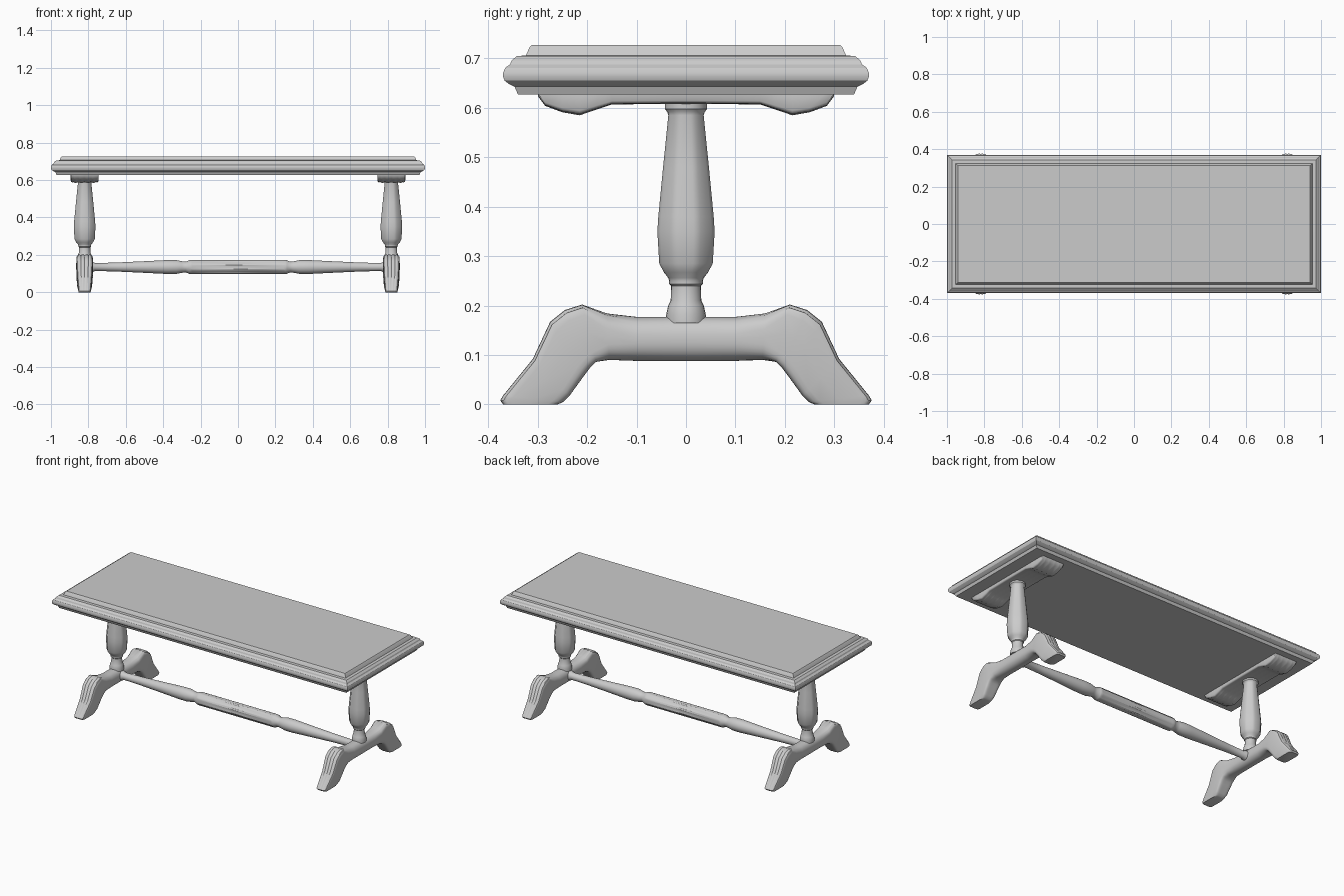
import bpy, bmesh, math

cube = bpy.data.objects.get("Cube")
if cube:
    bpy.data.objects.remove(cube)

grey = bpy.data.materials.new("plain grey")
grey.use_nodes = True
colour = (0.6, 0.6, 0.6, 1)
grey.diffuse_color = colour
grey.node_tree.nodes["Principled BSDF"].inputs["Base Color"].default_value = colour


def loft(name, rings, angle=35):
    """Skin a list of equal closed rings and cap both ends."""
    bm = bmesh.new()
    loops = [[bm.verts.new(p) for p in ring] for ring in rings]
    for a, b in zip(loops, loops[1:]):
        for i in range(len(a)):
            j = (i + 1) % len(a)
            bm.faces.new((a[i], a[j], b[j], b[i]))
    bm.faces.new(loops[0])
    bm.faces.new(loops[-1])
    bmesh.ops.recalc_face_normals(bm, faces=bm.faces)
    mesh = bpy.data.meshes.new(name)
    bm.to_mesh(mesh)
    bm.free()
    mesh.materials.append(grey)
    obj = bpy.data.objects.new(name, mesh)
    bpy.context.collection.objects.link(obj)
    bpy.ops.object.select_all(action="DESELECT")
    obj.select_set(True)
    bpy.context.view_layer.objects.active = obj
    bpy.ops.object.shade_smooth_by_angle(angle=math.radians(angle))
    return obj


def turned(name, profile, sides=24):
    """Turned part along z; profile holds height, radius and flute depth."""
    rings = []
    for h, r, flute in profile:
        ring = []
        for k in range(sides):
            a = math.tau * k / sides
            rr = r * (1 - flute) if k % 3 == 0 else r
            ring.append((rr * math.cos(a), rr * math.sin(a), h))
        rings.append(ring)
    return loft(name, rings)


def carved(name, half, x0):
    """Reeded bar running along y, mirrored about y = 0.
    Each station: outer y, outer z, inner y, inner z, half width, squareness, reed depth."""
    steps = 20
    stations = [(-s[0], s[1], -s[2], *s[3:]) for s in reversed(half)] + half
    rings = []
    for ty, tz, by, bz, w, n, reed in stations:
        ring = []
        for side in (1, -1):
            for i in range(steps):
                u = math.sin(math.pi * (i / steps - 0.5)) * side
                v = max(0, 1 - abs(u) ** n) ** (1 / n) * side
                if side > 0 and i in (4, 7, 10, 13, 16):
                    v -= reed
                t = (1 + v) / 2
                ring.append((x0 + w * u, by + (ty - by) * t, bz + (tz - bz) * t))
        rings.append(ring)
    return loft(name, rings, 40)


# Moulded table top with raised panel: inset and height of each edge line
edge = [(.03, .627), (.023, .643), (.012, .648), (.003, .655), (0, .663),
        (0, .671), (.004, .681), (.014, .688), (.017, .696), (.028, .705),
        (.046, .706), (.053, .722), (.058, .727)]
loft("table_top", [[(sx * (1 - d), sy * (.37 - d), z)
                    for sx, sy in ((-1, -1), (1, -1), (1, 1), (-1, 1))]
                   for d, z in edge], 25)

foot = [(.02, .177, .02, .088, .041, 2.3, 0), (.1, .177, .1, .088, .041, 2.3, 0),
        (.16, .184, .155, .09, .043, 3, .02), (.21, .202, .182, .086, .045, 6, .05),
        (.245, .191, .195, .073, .045, 6, .05), (.275, .167, .207, .057, .044, 6, .05),
        (.31, .092, .236, .017, .04, 6, .05), (.37, .018, .248, .005, .034, 6, .04),
        (.376, .008, .255, .002, .033, 6, .02), (.37, 0, .26, 0, .032, 6, 0)]
bracket = [(.02, .608, .02, .66, .075, 8, .03), (.15, .607, .15, .66, .075, 8, .05),
           (.18, .597, .18, .66, .075, 8, .08), (.215, .585, .215, .66, .075, 8, .08),
           (.25, .591, .25, .66, .075, 8, .08), (.285, .604, .285, .66, .075, 8, .08),
           (.3, .624, .3, .66, .075, 8, .05)]
post = [(.165, .04, 0), (.182, .04, 0), (.2, .036, 0), (.21, .031, 0), (.24, .03, 0),
        (.244, .034, 0), (.25, .034, 0), (.256, .036, 0), (.267, .046, .03),
        (.285, .056, .06), (.35, .06, .06), (.38, .058, .06), (.48, .048, .06),
        (.585, .037, .04), (.592, .038, 0), (.598, .043, 0), (.615, .043, 0)]

# The two end supports
for side, x in (("left", .82), ("right", -.82)):
    carved(side + "_foot", foot, x)
    carved(side + "_bracket", bracket, x)
    turned(side + "_post", post).location.x = x

# Turned stretcher with a fluted middle
half = [(.01, .038, .1), (.245, .038, .1), (.255, .038, 0), (.262, .036, 0),
        (.28, .028, 0), (.3, .031, 0), (.33, .037, 0), (.38, .037, 0),
        (.5, .031, 0), (.65, .024, 0), (.765, .021, 0), (.775, .027, 0), (.8, .028, 0)]
stretcher = turned("stretcher", [(-h, r, f) for h, r, f in reversed(half)] + half)
stretcher.rotation_euler.y = math.pi / 2
stretcher.location.z = .135
